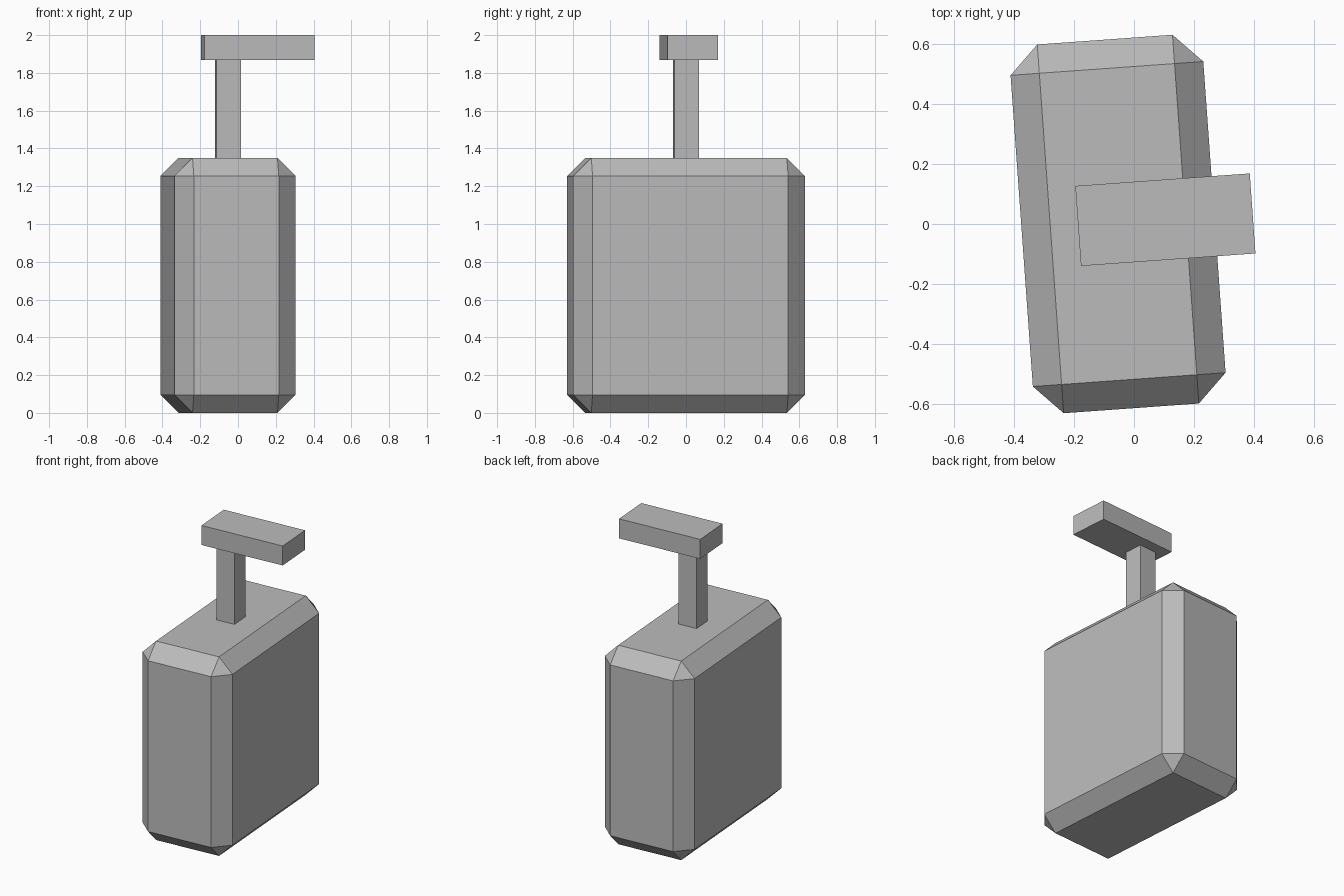
import bpy
import bmesh
import math
from mathutils import Matrix, Vector

cube = bpy.data.objects.get("Cube")
if cube:
    bpy.data.objects.remove(cube, do_unlink=True)

# One plain grey for every part
GREY = (0.5, 0.5, 0.5, 1.0)
grey = bpy.data.materials.new("plain_grey")
grey.use_nodes = True
grey.diffuse_color = GREY
grey.node_tree.nodes["Principled BSDF"].inputs["Base Color"].default_value = GREY

# The whole model is turned slightly about its vertical axis
ORIGIN = Matrix.Translation((-0.053, 0, 0)) @ Matrix.Rotation(math.radians(4.1), 4, "Z")


def box(name, size, centre, chamfer=0):
    """Flat-sided box in the turned frame, with optional chamfered edges."""
    bm = bmesh.new()
    bmesh.ops.create_cube(bm, size=1)
    bmesh.ops.scale(bm, vec=Vector(size), verts=bm.verts)
    if chamfer:
        bmesh.ops.bevel(bm, geom=bm.edges[:], offset=chamfer, segments=1,
                        affect="EDGES", profile=0.5)
    mesh = bpy.data.meshes.new(name)
    bm.to_mesh(mesh)
    bm.free()
    mesh.materials.append(grey)
    obj = bpy.data.objects.new(name, mesh)
    obj.matrix_world = ORIGIN @ Matrix.Translation(centre)
    bpy.context.collection.objects.link(obj)
    return obj


# Chamfered body, thin stem and offset spout
box("body", (0.643, 1.23, 1.35), (0, 0, 0.675), chamfer=0.096)
box("stem", (0.129, 0.129, 0.54), (0, 0, 1.61))
box("spout", (0.582, 0.267, 0.132), (0.158, 0.003, 1.934))
